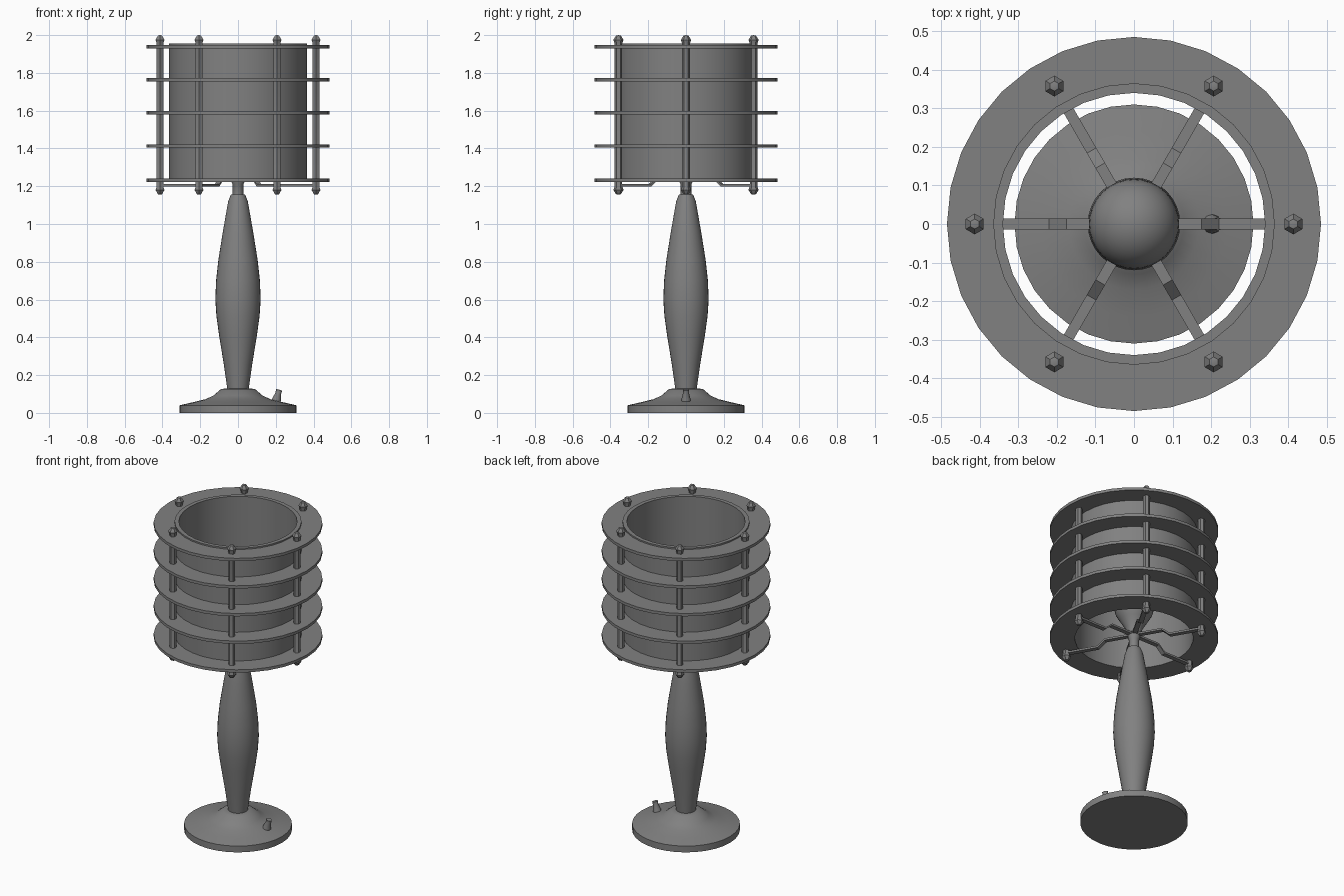
import bpy
import bmesh
from math import cos, sin, pi, radians
from mathutils import Matrix, Vector

cube = bpy.data.objects.get("Cube")
if cube:
    bpy.data.objects.remove(cube, do_unlink=True)

# Single grey finish
grey = bpy.data.materials.new("grey")
grey.use_nodes = True
colour = (0.22, 0.22, 0.22, 1)
grey.diffuse_color = colour
grey.node_tree.nodes["Principled BSDF"].inputs["Base Color"].default_value = colour


def finish(name, bm, matrix=Matrix(), angle=35):
    """Turn a bmesh into a named, shaded object."""
    bmesh.ops.remove_doubles(bm, verts=bm.verts, dist=1e-5)
    bmesh.ops.recalc_face_normals(bm, faces=bm.faces)
    mesh = bpy.data.meshes.new(name)
    bm.to_mesh(mesh)
    bm.free()
    mesh.shade_smooth()
    mesh.set_sharp_from_angle(angle=radians(angle))
    mesh.materials.append(grey)
    obj = bpy.data.objects.new(name, mesh)
    obj.matrix_world = matrix
    bpy.context.collection.objects.link(obj)
    return obj


def lathe(name, profile, sides=32, closed=False, matrix=Matrix()):
    """Revolve (radius, height) points around z."""
    bm = bmesh.new()
    rings = []
    for r, z in profile:
        turn = [pi / 2 + 2 * pi * i / sides for i in range(sides)]
        if r == 0:
            rings.append([bm.verts.new((0, 0, z))] * sides)
        else:
            rings.append([bm.verts.new((r * cos(a), r * sin(a), z)) for a in turn])
    pairs = list(zip(rings, rings[1:]))
    if closed:
        pairs.append((rings[-1], rings[0]))
    for low, high in pairs:
        for i in range(sides):
            j = (i + 1) % sides
            corners = list(dict.fromkeys((low[i], low[j], high[j], high[i])))
            bm.faces.new(corners)
    return finish(name, bm, matrix)


def tube(name, inner, outer, bottom, top):
    profile = [(inner, bottom), (outer, bottom), (outer, top), (inner, top)]
    return lathe(name, profile, closed=True)


def strap(name, path, width, thickness, matrix):
    """Bent flat bar following (radius, height) points."""
    bm = bmesh.new()
    sections = []
    for x, z in path:
        sections.append([bm.verts.new((x, y * width / 2, z + h * thickness / 2))
                         for y, h in ((-1, -1), (1, -1), (1, 1), (-1, 1))])
    for a, b in zip(sections, sections[1:]):
        for i in range(4):
            j = (i + 1) % 4
            bm.faces.new((a[i], a[j], b[j], b[i]))
    bm.faces.new(sections[0])
    bm.faces.new(sections[-1])
    return finish(name, bm, matrix, 20)


# Foot and turned stem
lathe("base", [(0, 0), (0.31, 0), (0.31, 0.04), (0.24, 0.056), (0.17, 0.073),
               (0.13, 0.092), (0.09, 0.126), (0.06, 0.13), (0, 0.13)])
lathe("stem", [(0, 0.12), (0.057, 0.13), (0.074, 0.25), (0.1, 0.41), (0.114, 0.51),
               (0.12, 0.6), (0.116, 0.7), (0.104, 0.81), (0.08, 0.96),
               (0.052, 1.12), (0.038, 1.155), (0, 1.16)])
lathe("neck", [(0, 1.15), (0.028, 1.15), (0.028, 1.21), (0.034, 1.22),
               (0.034, 1.26), (0, 1.26)])

# Bulb inside the shade
crown = [(0.117 * cos(a), 1.43 + 0.117 * sin(a))
         for a in (pi / 2 * i / 8 for i in range(8))]
lathe("bulb", [(0, 1.25), (0.04, 1.25), (0.05, 1.29), (0.08, 1.34),
               (0.106, 1.385)] + crown + [(0, 1.547)])

# Leaning switch on the foot
lean = Matrix.Translation((0.2, 0, 0.055)) @ Matrix.Rotation(radians(15), 4, "Y")
lathe("switch", [(0, 0), (0.026, 0), (0.024, 0.02), (0.016, 0.05),
                 (0.017, 0.07), (0, 0.07)], 10, matrix=lean)

# Shade drum and its stacked rings
tube("shade_drum", 0.34, 0.365, 1.222, 1.956)
for n, height in enumerate((1.231, 1.413, 1.588, 1.764, 1.938)):
    tube(f"shade_ring_{n + 1}", 0.36, 0.485, height - 0.009, height + 0.009)

# Rods with pointed finials, and the bent straps that carry them
rod_profile = [(0, 1.155), (0.013, 1.158), (0.027, 1.18), (0.02, 1.2),
               (0.02, 1.955), (0.027, 1.975), (0.013, 1.997), (0, 2)]
for n in range(6):
    spin = Matrix.Rotation(n * pi / 3, 4, "Z")
    lathe(f"shade_rod_{n + 1}", rod_profile, 6,
          matrix=Matrix.Translation(spin @ Vector((0.413, 0, 0))))
    strap(f"shade_strap_{n + 1}",
          [(0.42, 1.205), (0.22, 1.205), (0.175, 1.245), (0.02, 1.245)],
          0.028, 0.012, spin)
